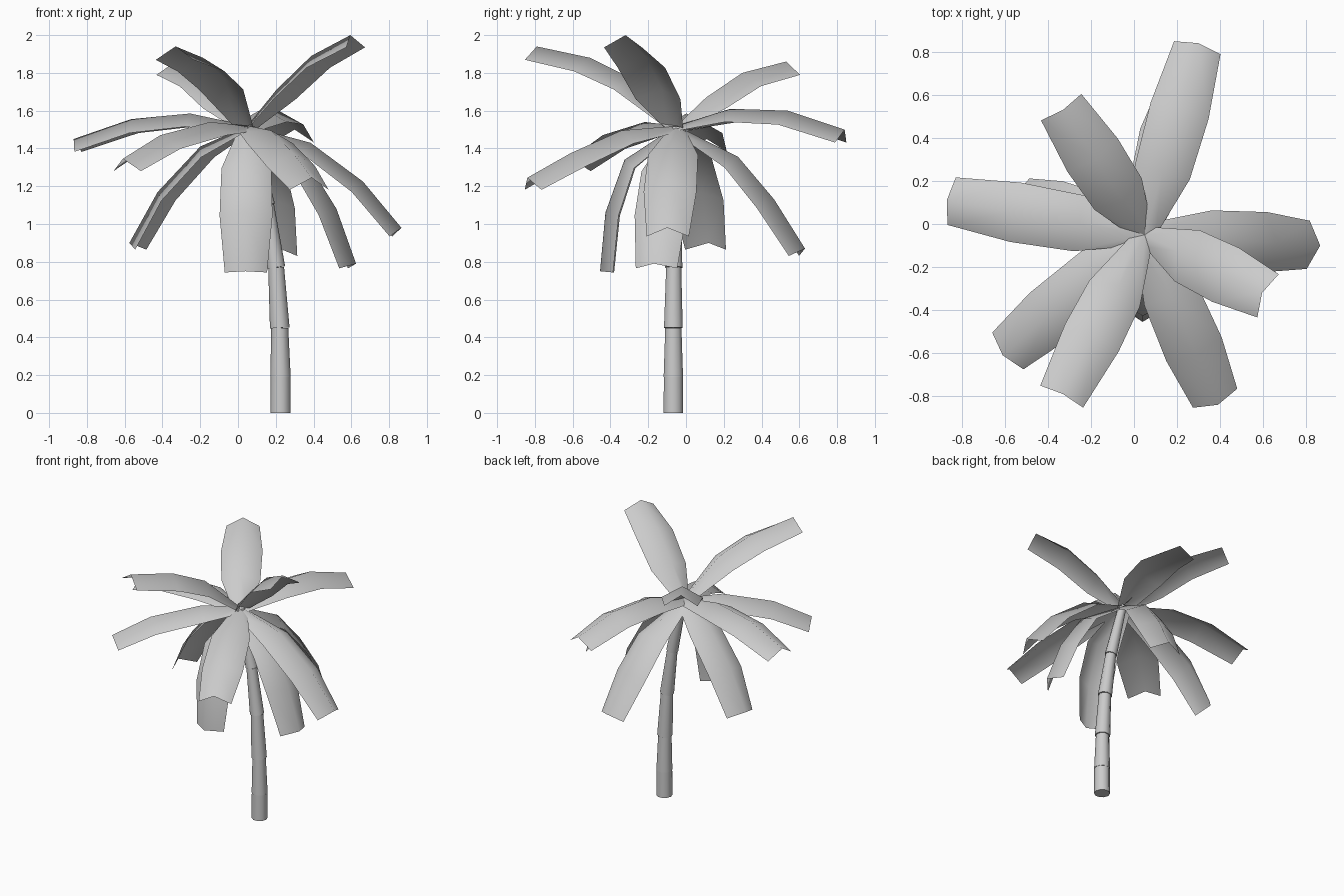
import bpy, bmesh, math
from mathutils import Vector

if "Cube" in bpy.data.objects:
    bpy.data.objects.remove(bpy.data.objects["Cube"])

CROWN = Vector((0.05, -0.05, 1.52))


def finish(bm, name, angle):
    bmesh.ops.recalc_face_normals(bm, faces=bm.faces)
    mesh = bpy.data.meshes.new(name)
    bm.to_mesh(mesh)
    bm.free()
    obj = bpy.data.objects.new(name, mesh)
    bpy.context.collection.objects.link(obj)
    bpy.ops.object.select_all(action='DESELECT')
    obj.select_set(True)
    bpy.context.view_layer.objects.active = obj
    bpy.ops.object.shade_smooth_by_angle(angle=math.radians(angle))
    return obj


def trunk_segment(name, low, high, r_low, r_high, sides=10):
    """Tapered, leaning, capped tube between two points."""
    bm = bmesh.new()
    axis = (high - low).normalized()
    u = axis.cross(Vector((0, 1, 0))).normalized()
    v = axis.cross(u)
    rings = []
    for c, r in ((low, r_low), (high, r_high)):
        ring = []
        for i in range(sides):
            a = 2 * math.pi * i / sides
            p = c + r * (math.cos(a) * u + math.sin(a) * v)
            if c.z == 0:
                p.z = 0
            ring.append(bm.verts.new(p))
        rings.append(ring)
    for i in range(sides):
        j = (i + 1) % sides
        bm.faces.new((rings[0][i], rings[0][j], rings[1][j], rings[1][i]))
    bm.faces.new(rings[0])
    bm.faces.new(rings[1])
    finish(bm, name, 50)


def frond(name, tip, mid1, mid2):
    """Folded leaf sheet; mids are (share of horizontal reach, height)."""
    tip = Vector(tip)
    ridge = [CROWN]
    for t, z in (mid1, mid2):
        p = CROWN.lerp(tip, t)
        p.z = z
        ridge.append(p)
    ridge.append(tip)
    heading = Vector((tip.x - CROWN.x, tip.y - CROWN.y, 0)).normalized()
    side = Vector((0, 0, 1)).cross(heading)
    half_width = (0.05, 0.132, 0.14, 0.112)
    fold = (0.03, 0.07, 0.075, 0.072)
    bm = bmesh.new()
    rows = []
    for i, p in enumerate(ridge):
        before = ridge[max(i - 1, 0)]
        after = ridge[min(i + 1, 3)]
        tangent = (after - before).normalized()
        normal = tangent.cross(side)
        drop = p - normal * fold[i]
        rows.append([bm.verts.new(q) for q in
                     (drop - side * half_width[i], p, drop + side * half_width[i])])
    for a, b in zip(rows, rows[1:]):
        for k in range(2):
            bm.faces.new((a[k], b[k], b[k + 1], a[k + 1]))
    finish(bm, name, 80)


# Trunk: stacked tapered rings leaning toward the crown
path = [(0.225, -0.067, 0), (0.225, -0.067, 0.19), (0.221, -0.067, 0.45),
        (0.202, -0.065, 0.77), (0.155, -0.06, 1.10), (0.06, -0.05, 1.51)]
radii = [(0.054, 0.053), (0.054, 0.045), (0.052, 0.042), (0.048, 0.036), (0.041, 0.028)]
for n, (r0, r1) in enumerate(radii):
    trunk_segment(f"trunk_segment_{n + 1}", Vector(path[n]), Vector(path[n + 1]), r0, r1)

# Fronds: tip, then two ridge stations
upper = [((-0.33, 0.53, 1.86), (0.27, 1.67), (0.60, 1.80)),
         ((-0.33, -0.79, 1.94), (0.32, 1.77), (0.62, 1.88)),
         ((0.595, -0.32, 2.00), (0.28, 1.71), (0.62, 1.89))]
middle = [((0.30, 0.84, 1.50), (0.32, 1.61), (0.66, 1.60)),
          ((0.39, -0.84, 1.245), (0.37, 1.495), (0.71, 1.375)),
          ((-0.61, -0.61, 1.345), (0.30, 1.54), (0.70, 1.47)),
          ((-0.87, 0.11, 1.45), (0.33, 1.585), (0.67, 1.555))]
lower = [((0.865, -0.10, 0.98), (0.41, 1.43), (0.75, 1.225)),
         ((0.04, -0.455, 0.75), (0.68, 1.34), (0.93, 1.06)),
         ((-0.575, 0.12, 0.90), (0.40, 1.41), (0.76, 1.17)),
         ((0.22, 0.63, 0.87), (0.48, 1.355), (0.76, 1.13)),
         ((0.625, -0.17, 0.79), (0.55, 1.33), (0.82, 1.08))]
for tier, leaves in (("upper", upper), ("middle", middle), ("lower", lower)):
    for n, (tip, m1, m2) in enumerate(leaves):
        frond(f"{tier}_frond_{n + 1}", tip, m1, m2)
